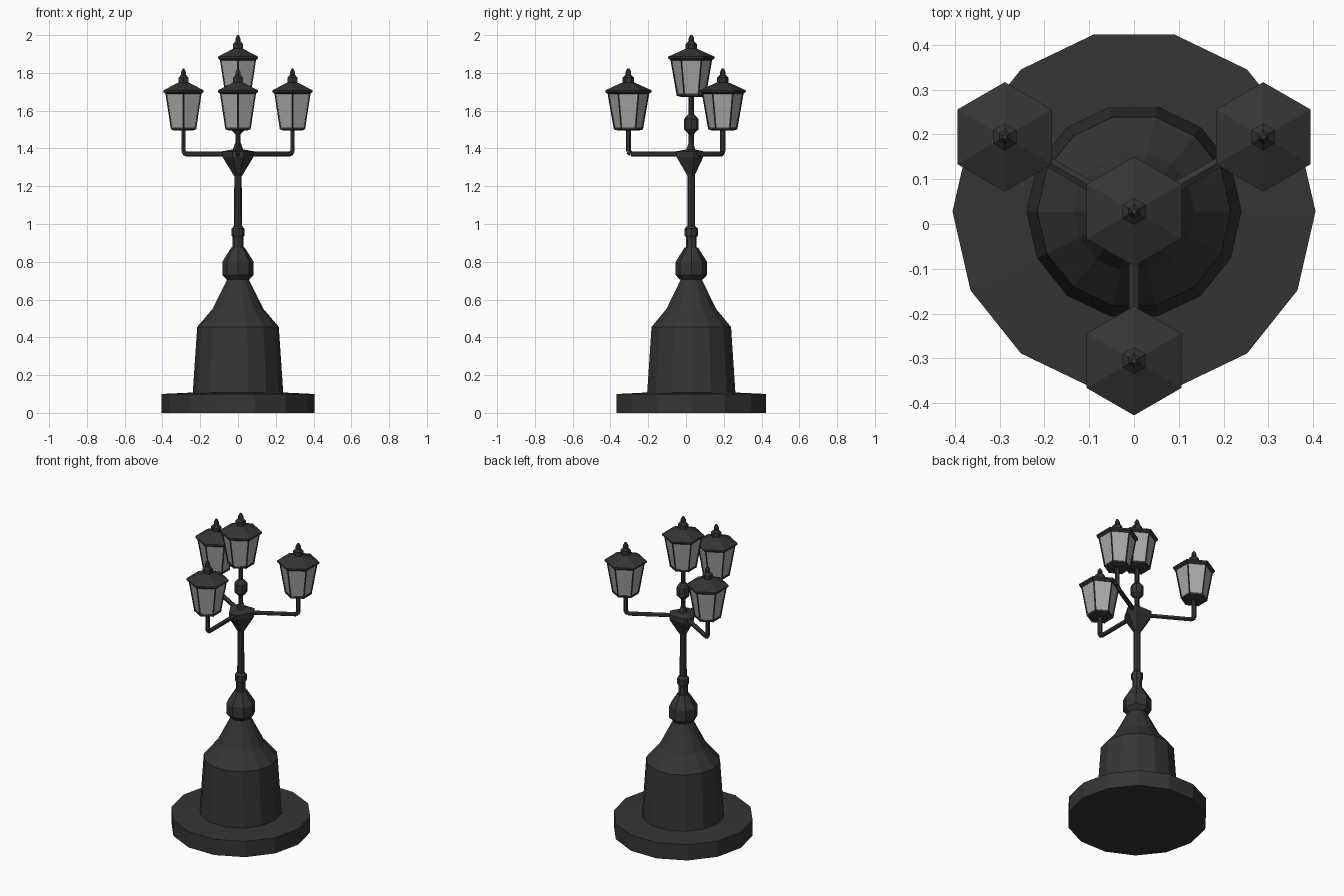
import bpy, bmesh
from math import sin, cos, pi, radians
from mathutils import Vector

if "Cube" in bpy.data.objects:
    bpy.data.objects.remove(bpy.data.objects["Cube"])

CY = 0.028          # y of the main column
ARM = 0.333         # arm reach


def material(name, v):
    m = bpy.data.materials.new(name)
    m.diffuse_color = (v, v, v, 1)
    m.use_nodes = True
    m.node_tree.nodes["Principled BSDF"].inputs["Base Color"].default_value = m.diffuse_color
    return m


IRON = material("dark_iron", 0.035)
GLASS = material("pale_glass", 0.4)


def finish(name, bm, mat):
    bmesh.ops.recalc_face_normals(bm, faces=bm.faces)
    me = bpy.data.meshes.new(name)
    bm.to_mesh(me)
    bm.free()
    me.materials.append(mat)
    ob = bpy.data.objects.new(name, me)
    bpy.context.collection.objects.link(ob)
    return ob


def lathe(name, profile, angles, x=0, y=CY, z=0, mat=IRON):
    """Closed faceted solid from (radius, height) pairs."""
    bm = bmesh.new()
    rings = [[bm.verts.new((x + r * cos(a), y + r * sin(a), z + h)) for a in angles]
             for r, h in profile]
    n = len(angles)
    for lo, hi in zip(rings, rings[1:]):
        for i in range(n):
            j = (i + 1) % n
            bm.faces.new((lo[i], lo[j], hi[j], hi[i]))
    bm.faces.new(rings[0][::-1])
    bm.faces.new(rings[-1])
    return finish(name, bm, mat)


def ring(n, phase=0.0):
    return [phase + 2 * pi * i / n for i in range(n)]


def rod(bm, a, b, r, n=6):
    a, b = Vector(a), Vector(b)
    d = b - a
    mat = d.to_track_quat('Z', 'Y').to_matrix().to_4x4()
    mat.translation = (a + b) / 2
    bmesh.ops.create_cone(bm, cap_ends=True, segments=n, radius1=r, radius2=r,
                          depth=d.length, matrix=mat)


HEX = ring(6, pi / 2)

# Pedestal
lathe("base_plinth", [(0.405, 0), (0.405, 0.1), (0.24, 0.108)], ring(14))
lathe("pedestal", [(0.24, 0.1), (0.216, 0.455), (0.135, 0.55), (0.055, 0.71)], ring(14))

# Column with knop and collar
lathe("column_knop", [(0.06, 0.705), (0.083, 0.73), (0.083, 0.8), (0.036, 0.875)], ring(8))
lathe("column_collar", [(0.028, 0.87), (0.028, 0.93), (0.035, 0.94), (0.035, 0.975),
                        (0.021, 0.99)], ring(8))
lathe("column", [(0.021, 0.97), (0.019, 1.36)], ring(8))

# Hub: triangle with cut corners facing the arms
arm_angles = [radians(-90 + 120 * i) for i in range(3)]
hub_angles = [a + s * radians(20) for a in arm_angles for s in (-1, 1)]
lathe("arm_hub", [(0.022, 1.255), (0.083, 1.355), (0.083, 1.385), (0.027, 1.395),
                  (0.015, 1.43)], hub_angles)

# Upper stem with knop
lathe("upper_stem", [(0.014, 1.38), (0.014, 1.475), (0.022, 1.485), (0.038, 1.5),
                     (0.038, 1.555), (0.022, 1.575), (0.014, 1.58), (0.014, 1.69)], ring(8))


def lantern(tag, x, y, z):
    rb, rt, h = 0.072, 0.106, 0.195
    lathe("glass_" + tag, [(rb, 0.01), (rt, h)], HEX, x, y, z, GLASS)
    lathe("lantern_floor_" + tag, [(rb - 0.02, -0.006), (rb + 0.003, 0), (rb + 0.005, 0.012)],
          HEX, x, y, z)
    # Corner bars
    bm = bmesh.new()
    for a in HEX:
        rod(bm, (x + rb * cos(a), y + rb * sin(a), z),
            (x + rt * cos(a), y + rt * sin(a), z + h), 0.005, 4)
    finish("lantern_bars_" + tag, bm, IRON)
    # Roof and finial
    lathe("lantern_roof_" + tag, [(0.107, 0.188), (0.122, 0.198), (0.122, 0.208),
                                  (0.03, 0.25)], HEX, x, y, z)
    lathe("finial_" + tag, [(0.022, 0.24), (0.03, 0.252), (0.03, 0.275), (0.015, 0.29),
                            (0.015, 0.305), (0.006, 0.322)], HEX, x, y, z)


# Arms and lanterns
for i, a in enumerate(arm_angles):
    def at(r, z):
        return (r * cos(a), CY + r * sin(a), z)
    bm = bmesh.new()
    pts = [at(0.03, 1.37), at(ARM - 0.014, 1.37), at(ARM, 1.384), at(ARM, 1.51)]
    for p, q in zip(pts, pts[1:]):
        rod(bm, p, q, 0.0135)
    finish(f"arm_{i + 1}", bm, IRON)
    lantern(str(i + 1), *at(ARM, 1.5))
lantern("top", 0, CY, 1.678)
